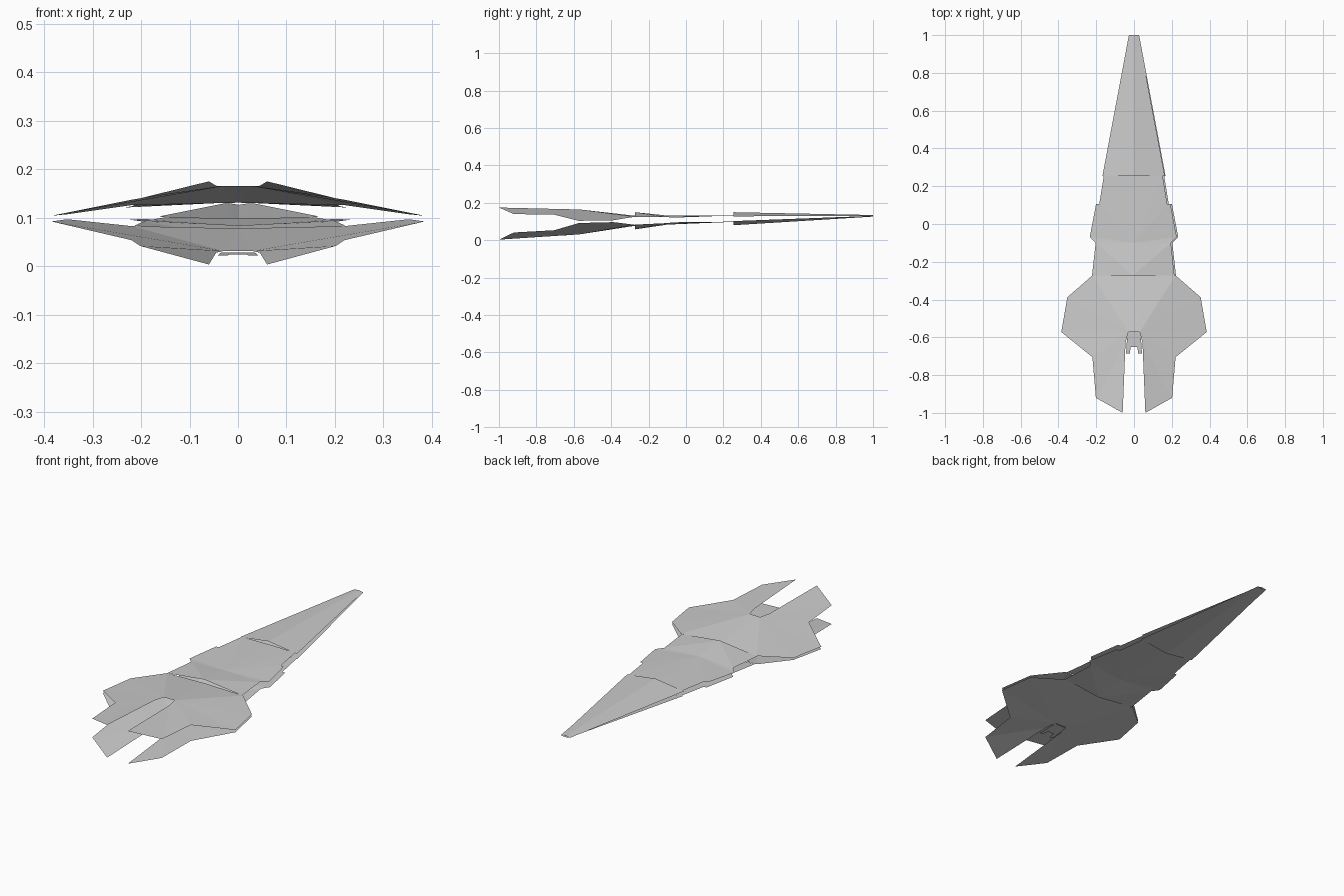
import bpy, bmesh

if "Cube" in bpy.data.objects:
    bpy.data.objects.remove(bpy.data.objects["Cube"])


def lower_z(y, z):
    # lower plates reflect the upper ones across a slightly pitched plane
    return 2 * (0.11 + 0.0208 * y) - z


def plate(name, pts, faces, lower=False, shift=0.0):
    """Folded sheet: right half given, mirrored across x = 0."""
    bm = bmesh.new()
    for side in (1, -1):
        vs = []
        for x, y, z in pts:
            zz = lower_z(y, z) if lower else z
            vs.append(bm.verts.new((side * x, y, zz)))
        for f in faces:
            bm.faces.new([vs[i] for i in f])
    bmesh.ops.remove_doubles(bm, verts=bm.verts, dist=1e-5)
    bm.normal_update()
    for f in bm.faces:
        if (f.normal.z < 0) != lower:
            f.normal_flip()
    s = shift if lower else -shift
    for v in bm.verts:
        v.co.x += s
    me = bpy.data.meshes.new(name)
    bm.to_mesh(me)
    bm.free()
    ob = bpy.data.objects.new(name, me)
    bpy.context.collection.objects.link(ob)
    return ob


# Rear hull: fans out from the notch corner, with twin tail prongs
rear = [(0.03, -0.572, 0.165), (0.045, -0.63, 0.166), (0.06, -1.0, 0.175),
        (0.202, -0.92, 0.140), (0.22, -0.705, 0.137), (0.385, -0.572, 0.104),
        (0.353, -0.388, 0.107), (0.22, -0.272, 0.126), (0, -0.272, 0.131),
        (0, -0.572, 0.165)]
rear_faces = [(0, 1, 3, 4), (1, 2, 3), (0, 4, 5), (0, 5, 6), (0, 6, 7),
              (0, 7, 8), (0, 8, 9)]

# Mid hull: stepped sides, peaked at the rear and flat toward the front
mid = [(0, -0.272, 0.150), (0.218, -0.272, 0.125), (0.199, -0.10, 0.124),
       (0.23, -0.068, 0.121), (0.197, 0.105, 0.127), (0.18, 0.105, 0.128),
       (0.155, 0.26, 0.130), (0, 0.26, 0.132), (0, -0.10, 0.132)]
mid_faces = [(0, 1, 2), (0, 2, 8), (8, 2, 3), (8, 3, 4), (8, 4, 5),
             (8, 5, 6), (8, 6, 7)]

# Nose: long tapering roof
nose = [(0, 0.255, 0.150), (0.165, 0.255, 0.128), (0.025, 1.0, 0.131),
        (0, 1.0, 0.135)]
nose_faces = [(0, 1, 2), (0, 2, 3)]

for lower in (False, True):
    label = "lower" if lower else "upper"
    plate(label + "_rear_hull", rear, rear_faces, lower)
    plate(label + "_mid_hull", mid, mid_faces, lower, 0.004)
    plate(label + "_nose", nose, nose_faces, lower, 0.002)

# Forked tongue in the tail notch
tongue = [(0, -0.572, 0.168), (0.035, -0.572, 0.168), (0.042, -0.685, 0.170),
          (0.022, -0.685, 0.170), (0.018, -0.65, 0.169), (0, -0.65, 0.169)]
plate("tail_tongue", tongue, [(0, 1, 4, 5), (1, 2, 3, 4)], True)
